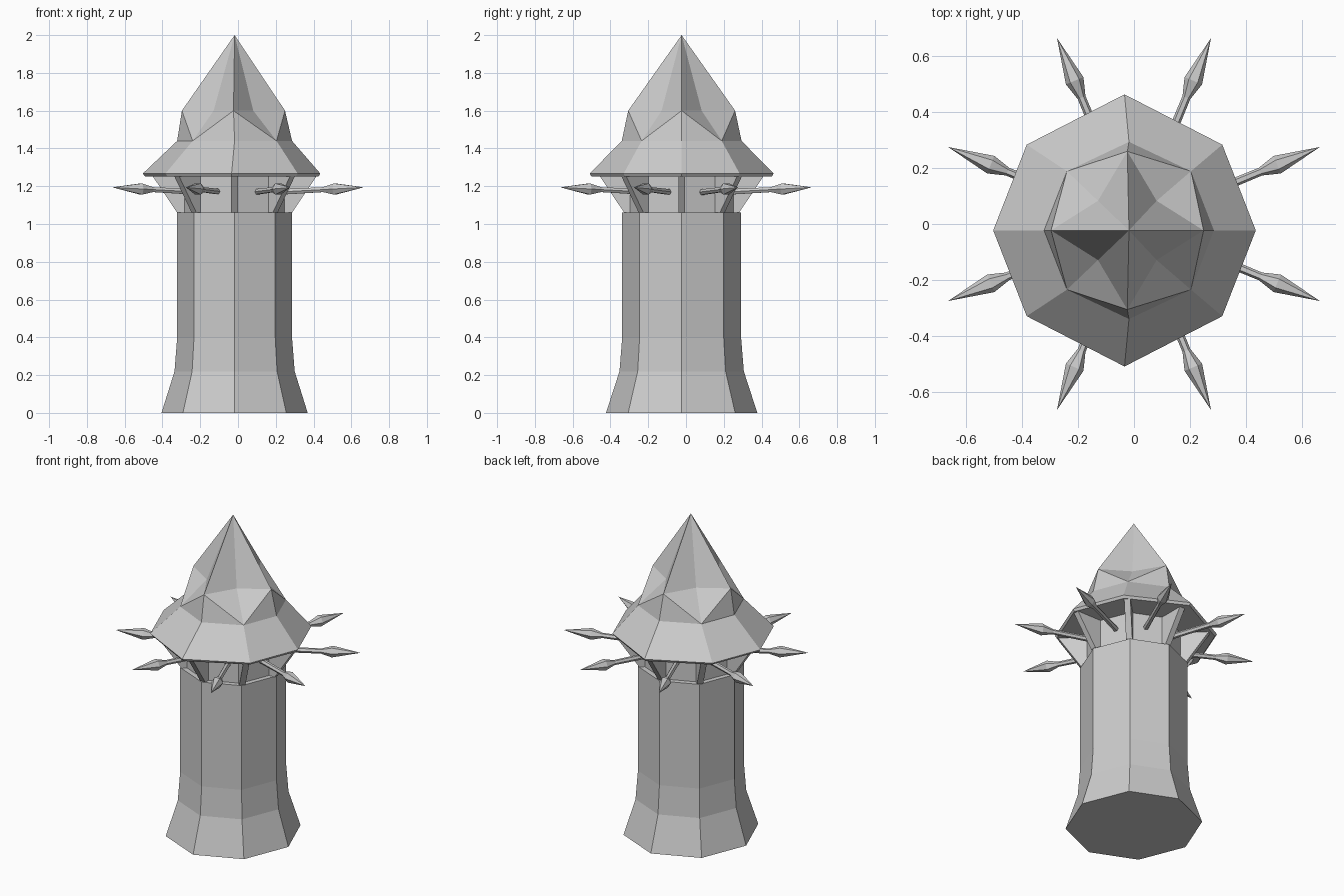
import bpy, bmesh, math
from mathutils import Matrix, Vector

if "Cube" in bpy.data.objects:
    bpy.data.objects.remove(bpy.data.objects["Cube"])

CX, CY = -0.018, -0.023  # tower axis


def finish(bm, name):
    bmesh.ops.recalc_face_normals(bm, faces=bm.faces)
    me = bpy.data.meshes.new(name)
    bm.to_mesh(me)
    bm.free()
    ob = bpy.data.objects.new(name, me)
    bpy.context.collection.objects.link(ob)
    return ob


def octagon(bm, z, rx, ry, dx, dy, cx=CX, cy=CY):
    """Ring of 8: points on the axes at rx/ry, diagonal points at dx/dy."""
    pts = [(rx, 0), (dx, dy), (0, ry), (-dx, dy), (-rx, 0), (-dx, -dy), (0, -ry), (dx, -dy)]
    return [bm.verts.new((cx + x, cy + y, z)) for x, y in pts]


def regular(bm, z, r):
    k = math.sqrt(0.5)
    return octagon(bm, z, r, r * 1.035, r * k, r * 1.035 * k)


def bridge(bm, a, b, lobed=False):
    n = len(a)
    for i in range(n):
        j = (i + 1) % n
        if not lobed:
            bm.faces.new((a[i], a[j], b[j], b[i]))
        elif i % 2 == 0:  # split from upper axis point to lower diagonal point
            bm.faces.new((a[i], a[j], b[i]))
            bm.faces.new((a[j], b[j], b[i]))
        else:
            bm.faces.new((a[i], a[j], b[j]))
            bm.faces.new((a[i], b[j], b[i]))


# Tower shaft with flared foot, ledge and recessed upper wall
bm = bmesh.new()
profile = [(0, 0.387), (0.22, 0.318), (0.4, 0.304), (1.06, 0.304), (1.06, 0.272), (1.255, 0.272)]
rings = [regular(bm, z, r) for z, r in profile]
for a, b in zip(rings, rings[1:]):
    bridge(bm, a, b)
bm.faces.new(rings[0])
bm.faces.new(rings[-1])
finish(bm, "tower_body")

# Roof: flat underside, wide eave, pinched neck and star-shaped spire
bm = bmesh.new()
under = octagon(bm, 1.252, 0.46, 0.478, 0.34, 0.3, -0.033)
eave = octagon(bm, 1.267, 0.47, 0.487, 0.35, 0.307, -0.034)
neck = octagon(bm, 1.44, 0.304, 0.317, 0.222, 0.212)
star = octagon(bm, 1.6, 0.273, 0.283, 0.105, 0.106, -0.024)
apex = bm.verts.new((CX, CY, 2.0))
bm.faces.new(under)
bridge(bm, under, eave)
bridge(bm, eave, neck)
bridge(bm, neck, star, lobed=True)
for i in range(8):
    bm.faces.new((star[i], star[(i + 1) % 8], apex))
finish(bm, "roof")

# Triangular brackets under the eave, one per corner
for i in range(8):
    bm = bmesh.new()
    w = 0.018
    outline = [(0.24, 1.06), (0.304, 1.06), (0.435, 1.255), (0.24, 1.255)]
    sides = [[bm.verts.new((r, s, z)) for r, z in outline] for s in (-w, w)]
    bridge(bm, sides[0], sides[1])
    bm.faces.new(sides[0])
    bm.faces.new(sides[1])
    ob = finish(bm, f"bracket_{i + 1}")
    ob.matrix_world = Matrix.Translation((CX, CY, 0)) @ Matrix.Rotation(i * math.pi / 4, 4, 'Z')

# Spears pointing out between the brackets
SIDES = 6
for i in range(8):
    bm = bmesh.new()
    rings = []
    for x, r in [(0.2, 0.017), (0.49, 0.015), (0.555, 0.034)]:
        z = 1.17 + (x - 0.25) * 0.05
        rings.append([bm.verts.new((x, r * math.cos(t), z + r * math.sin(t)))
                      for t in (k * math.tau / SIDES for k in range(SIDES))])
    tip = bm.verts.new((0.72, 0, 1.194))
    bm.faces.new(rings[0])
    for a, b in zip(rings, rings[1:]):
        bridge(bm, a, b)
    for k in range(SIDES):
        bm.faces.new((rings[-1][k], rings[-1][(k + 1) % SIDES], tip))
    ob = finish(bm, f"spear_{i + 1}")
    ob.matrix_world = Matrix.Rotation((i + 0.5) * math.pi / 4, 4, 'Z')
